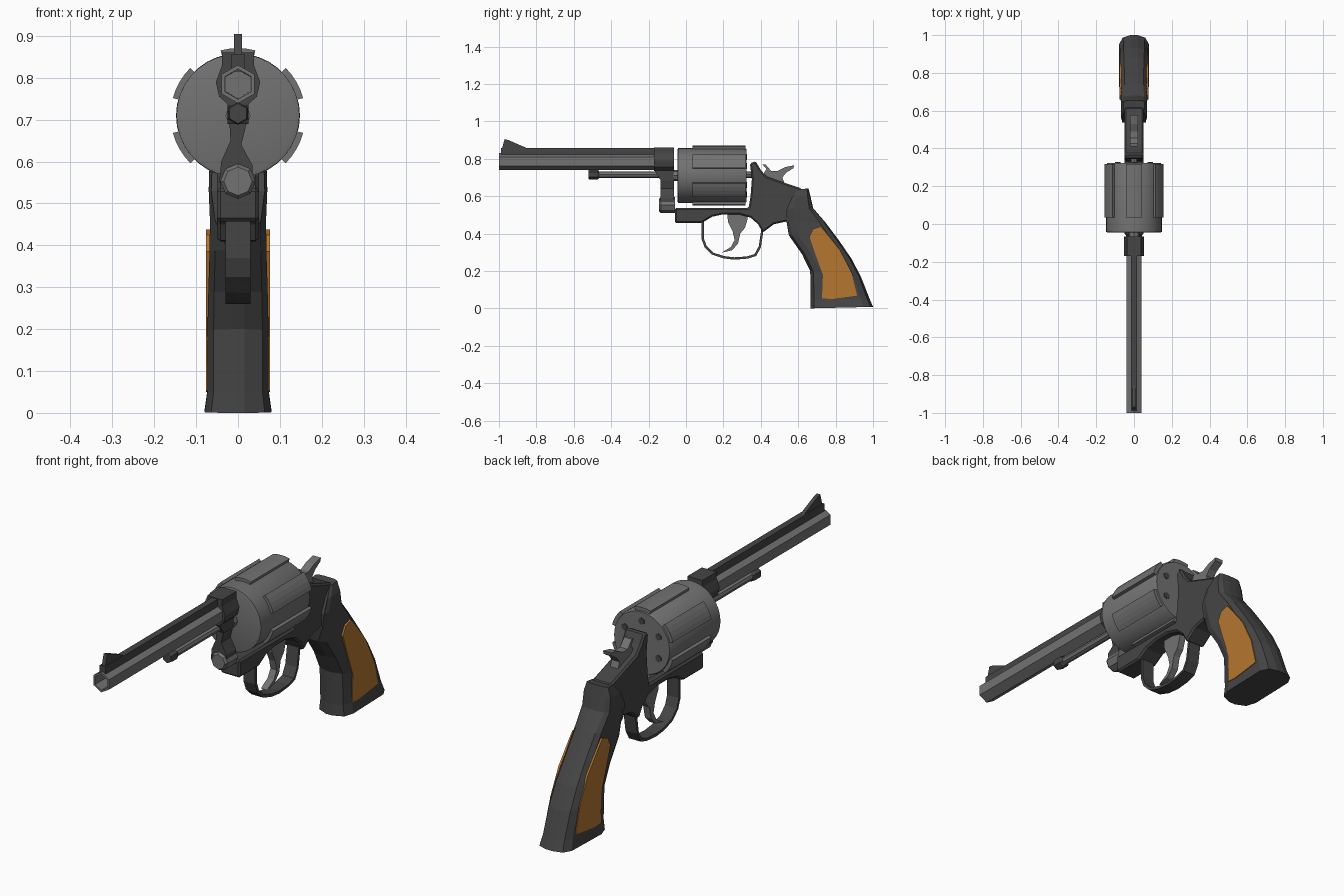
import bpy, bmesh, math


def material(name, rgb):
    m = bpy.data.materials.new(name)
    m.diffuse_color = (*rgb, 1)
    return m


STEEL = material("grey_steel", (0.17, 0.17, 0.17))
DARK = material("dark_steel", (0.06, 0.06, 0.06))
WOOD = material("brown_wood", (0.46, 0.18, 0.03))


def finish(name, bm, mat, bevel=0, smooth=False):
    bmesh.ops.recalc_face_normals(bm, faces=bm.faces)
    me = bpy.data.meshes.new(name)
    bm.to_mesh(me)
    bm.free()
    me.materials.append(mat)
    ob = bpy.data.objects.new(name, me)
    bpy.context.collection.objects.link(ob)
    if bevel:
        b = ob.modifiers.new("bevel", 'BEVEL')
        b.width, b.segments, b.limit_method = bevel, 1, 'ANGLE'
    if smooth:
        bpy.context.view_layer.objects.active = ob
        ob.select_set(True)
        bpy.ops.object.shade_smooth_by_angle(angle=math.radians(30))
        ob.select_set(False)
    return ob


def loft(name, rings, mat, caps=True, **kw):
    """Skin a list of equally sized 3D rings."""
    bm = bmesh.new()
    vs = [[bm.verts.new(p) for p in r] for r in rings]
    n = len(rings[0])
    for a, b in zip(vs, vs[1:]):
        for i in range(n):
            bm.faces.new((a[i], a[(i + 1) % n], b[(i + 1) % n], b[i]))
    if caps:
        bm.faces.new(vs[0])
        bm.faces.new(vs[-1])
    return finish(name, bm, mat, **kw)


def side_plate(name, pts, x0, x1, mat, **kw):
    return loft(name, [[(x, y, z) for y, z in pts] for x in (x0, x1)], mat, **kw)


def front_plate(name, pts, y0, y1, mat, **kw):
    return loft(name, [[(x, y, z) for x, z in pts] for y in (y0, y1)], mat, **kw)


def turned(name, prof, z, n, mat, x=0, **kw):
    """Turn (y, radius) points round an axis along y, a vertex at the top."""
    return loft(name, [[(x + r * math.sin(2 * math.pi * i / n), y,
                         z + r * math.cos(2 * math.pi * i / n)) for i in range(n)]
                       for y, r in prof], mat, **kw)


def mirrored(half):
    return half + [(-x, z) for x, z in reversed(half)]


# Barrel with bore, rib and front sight
turned("barrel", [(-0.7, 0.034), (-1, 0.036), (-1, 0.046), (-0.07, 0.046)], 0.785, 6, STEEL)
side_plate("barrel_rib", [(-0.99, 0.815), (-0.99, 0.857), (-0.1, 0.857), (-0.1, 0.815)],
           -0.015, 0.015, DARK)
side_plate("front_sight", [(-0.985, 0.85), (-0.97, 0.905), (-0.95, 0.9), (-0.835, 0.85)],
           -0.009, 0.009, DARK)
front_plate("barrel_block", mirrored([(0.038, 0.86), (0.038, 0.83), (0.053, 0.79),
            (0.045, 0.755), (0.022, 0.735)]), -0.17, -0.065, DARK)

# Ejector rod and crane
turned("ejector_rod", [(-0.48, 0.018), (0.36, 0.018)], 0.715, 8, STEEL)
turned("ejector_tip", [(-0.52, 0.024), (-0.51, 0.027), (-0.475, 0.027), (-0.465, 0.02)],
       0.715, 6, DARK)
side_plate("rod_mount", [(-0.17, 0.74), (-0.14, 0.69), (-0.065, 0.69), (-0.065, 0.74)],
           -0.025, 0.025, DARK)
front_plate("crane_arm", [(-0.022, 0.72), (0.022, 0.72), (0.018, 0.68), (0.008, 0.64),
            (0.035, 0.59), (0.035, 0.55), (-0.045, 0.55), (-0.04, 0.6), (-0.018, 0.65)],
            -0.135, -0.065, DARK)
turned("crane_pivot", [(-0.145, 0.034), (-0.135, 0.042), (-0.06, 0.042)], 0.553, 8, STEEL)

# Cylinder with six raised lands and chamber primers
CZ = 0.71
turned("cylinder_drum", [(-0.045, 0.138), (-0.042, 0.147), (0.31, 0.148), (0.323, 0.142)],
       CZ, 36, STEEL, smooth=True)
for k in range(6):
    c = math.radians(30 + 60 * k)
    arc = [(r * math.cos(c + math.radians(d)), CZ + r * math.sin(c + math.radians(d)))
           for r, ds in ((0.161, (-15, -7.5, 0, 7.5, 15)), (0.135, (15, 0, -15))) for d in ds]
    front_plate(f"cylinder_land_{k + 1}", arc, 0.035, 0.318, STEEL)
    turned(f"chamber_{k + 1}", [(0.31, 0.016), (0.327, 0.016)],
           CZ + 0.1 * math.sin(c), 6, DARK, x=0.1 * math.cos(c))
turned("cylinder_collar", [(-0.07, 0.03), (-0.04, 0.03)], CZ, 8, STEEL)

# Frame: bar below the cylinder and the rear body
side_plate("frame", [(-0.06, 0.457), (-0.06, 0.537), (0.335, 0.537), (0.345, 0.6),
           (0.352, 0.69), (0.342, 0.775), (0.372, 0.787), (0.4, 0.74), (0.43, 0.705),
           (0.53, 0.67), (0.62, 0.64), (0.62, 0.5), (0.57, 0.455), (0.54, 0.465),
           (0.47, 0.45), (0.41, 0.405), (0.385, 0.45), (0.345, 0.485), (0.28, 0.503),
           (0.2, 0.503), (0.14, 0.49), (0.085, 0.457)], -0.05, 0.05, DARK, bevel=0.008)

# Trigger guard strap
outer = [(0.083, 0.47), (0.083, 0.37), (0.1, 0.325), (0.14, 0.287), (0.2, 0.267),
         (0.26, 0.26), (0.33, 0.266), (0.375, 0.28), (0.4, 0.325), (0.415, 0.42)]
mid = (0.25, 0.42)
strap = []
for y, z in outer:
    d = math.hypot(y - mid[0], z - mid[1])
    iy, iz = y + (mid[0] - y) / d * 0.013, z + (mid[1] - z) / d * 0.013
    strap.append([(-0.03, y, z), (0.03, y, z), (0.03, iy, iz), (-0.03, iy, iz)])
loft("trigger_guard", strap, DARK)

# Trigger and hammer
side_plate("trigger", [(0.33, 0.51), (0.33, 0.48), (0.315, 0.43), (0.29, 0.4), (0.278, 0.345),
           (0.245, 0.31), (0.19, 0.298), (0.24, 0.328), (0.26, 0.365), (0.25, 0.41),
           (0.225, 0.46), (0.22, 0.51)], -0.016, 0.016, STEEL)
side_plate("hammer", [(0.39, 0.68), (0.43, 0.745), (0.41, 0.768), (0.425, 0.77), (0.455, 0.735),
           (0.49, 0.735), (0.53, 0.755), (0.578, 0.765), (0.575, 0.75), (0.535, 0.725),
           (0.515, 0.7), (0.53, 0.66)], -0.02, 0.02, STEEL)

# Grip: sections of (front y, z), (back y, z), half width, front edge width
sections = [((0.6, 0.635), (0.655, 0.642), 0.055, 0.05),
            ((0.565, 0.59), (0.665, 0.6), 0.068, 0.062),
            ((0.538, 0.53), (0.68, 0.535), 0.07, 0.064),
            ((0.538, 0.46), (0.745, 0.46), 0.067, 0.055),
            ((0.55, 0.39), (0.82, 0.36), 0.068, 0.025),
            ((0.62, 0.29), (0.885, 0.265), 0.071, 0.016),
            ((0.664, 0.2), (0.935, 0.17), 0.073, 0.016),
            ((0.667, 0.05), (0.98, 0.055), 0.073, 0.016),
            ((0.665, 0.0), (1.0, 0.008), 0.08, 0.016)]
rings = []
for (fy, fz), (by, bz), w, e in sections:
    half = [(0, e), (0.06, max(e, w * 0.8)), (0.2, w), (0.85, w), (0.96, w * 0.75), (1, 0.018)]
    ring = half + [(t, -x) for t, x in reversed(half)]
    rings.append([(x, fy + (by - fy) * t, fz + (bz - fz) * t) for t, x in ring])
loft("grip", rings, DARK)

# Wooden grip panels on both sides
panel = [(0.66, 0.385), (0.68, 0.425), (0.72, 0.438), (0.745, 0.41), (0.825, 0.31),
         (0.885, 0.19), (0.915, 0.068), (0.78, 0.05), (0.727, 0.053), (0.732, 0.18),
         (0.695, 0.28)]
for side, s in (("left", -1), ("right", 1)):
    side_plate(f"grip_panel_{side}", panel, s * 0.067, s * 0.076, WOOD)
